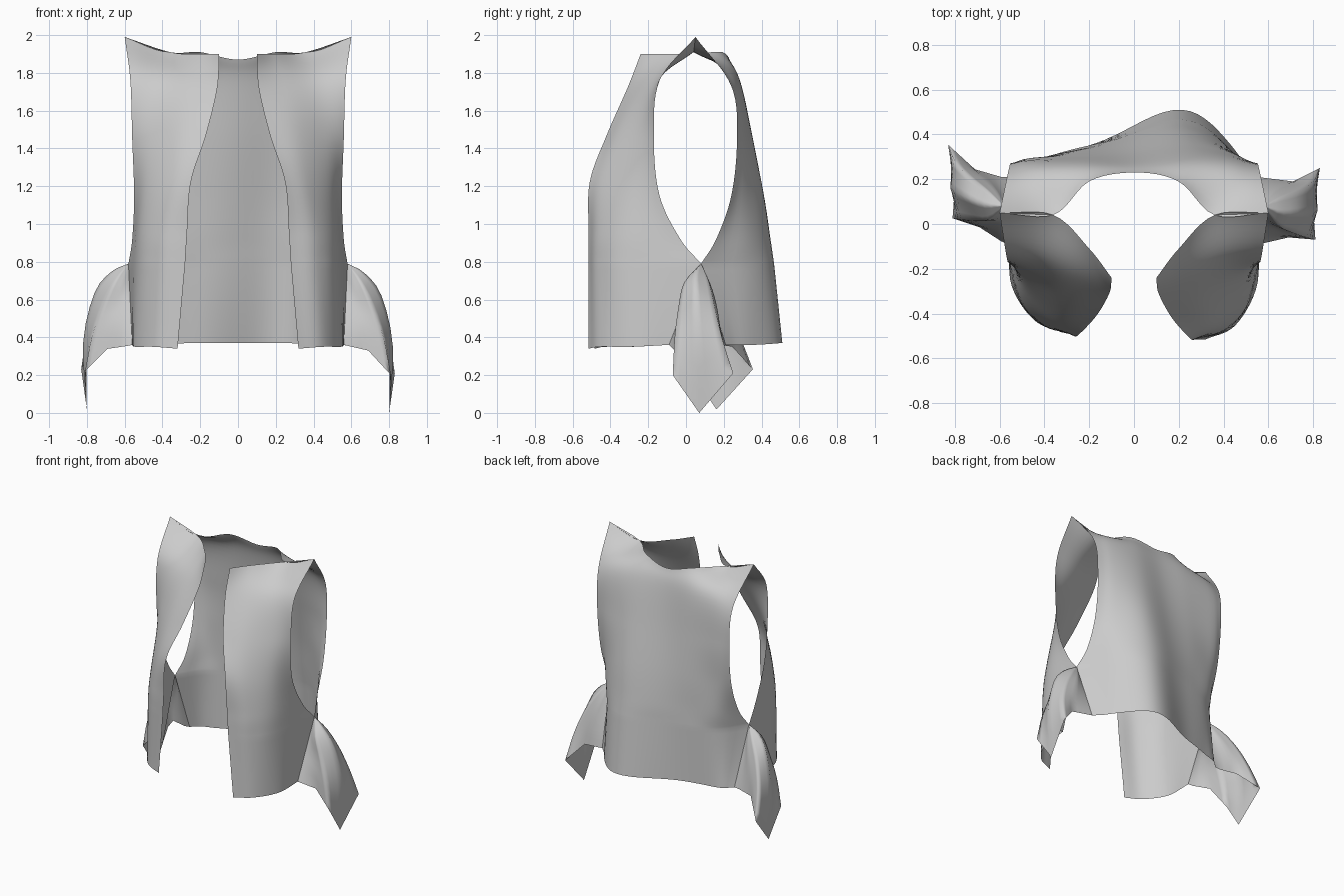
import bpy, math
from mathutils import Vector

if "Cube" in bpy.data.objects:
    bpy.data.objects.remove(bpy.data.objects["Cube"])

ARM = 5   # row number of the underarm, where every column may bend sharply


def spline(pts, n):
    """Smooth curve through pts, n steps per span."""
    p = [Vector(q) for q in pts]
    p = [2 * p[0] - p[1]] + p + [2 * p[-1] - p[-2]]
    out = []
    for i in range(1, len(p) - 2):
        a, b, c, d = p[i - 1:i + 3]
        for k in range(n):
            t = k / n
            out.append(0.5 * (2 * b + (c - a) * t + (2 * a - 5 * b + 4 * c - d) * t * t
                              + (3 * b - a - 3 * c + d) * t ** 3))
    return out + [p[-2]]


def side_edge(col, n=12):
    """Straight run from the underarm to the hem."""
    return spline(col[ARM:], n)


def loft(cols, nu=6, nv=8):
    """Spline along every column, then across the columns."""
    down = [spline(c[:ARM + 1], nv)[:-1] + side_edge(c) for c in cols]
    rows = [spline(r, nu) for r in zip(*down)]
    return [list(c) for c in zip(*rows)]


def add_cloth(name, cols, warp):
    """Smooth sheet of quads from equal-length columns of points."""
    m = len(cols[0])
    verts = [warp(v.copy()) for c in cols for v in c]
    faces = [(i * m + j, i * m + j + 1, (i + 1) * m + j + 1, (i + 1) * m + j)
             for i in range(len(cols) - 1) for j in range(m - 1)]
    me = bpy.data.meshes.new(name)
    me.from_pydata(verts, [], faces)
    me.validate()
    me.shade_smooth()
    ob = bpy.data.objects.new(name, me)
    bpy.context.collection.objects.link(ob)
    return ob


def mirror(col):
    return [(-x, y, z) for x, y, z in col]


def clamp(t):
    return max(0, min(1, t))


# Front panel columns, opening edge to armhole, each from neck to hem
front = [
    [(.10, -.24, 1.9), (.11, -.31, 1.72), (.17, -.42, 1.47), (.25, -.51, 1.22),
     (.27, -.515, .95), (.28, -.515, .79), (.32, -.515, .34)],
    [(.2, -.11, 1.9), (.25, -.24, 1.73), (.31, -.36, 1.47), (.37, -.44, 1.2),
     (.41, -.46, .95), (.42, -.465, .79), (.45, -.455, .35)],
    [(.36, .04, 1.91), (.41, -.16, 1.75), (.46, -.25, 1.46), (.49, -.30, 1.18),
     (.52, -.30, .95), (.53, -.30, .79), (.545, -.29, .35)],
    [(.6, .05, 1.99), (.57, -.14, 1.76), (.56, -.17, 1.45), (.55, -.14, 1.15),
     (.56, -.03, .92), (.58, .08, .79), (.56, -.09, .36)],
]
# Back panel columns, centre to armhole
back = [
    [(0, .23, 1.87), (0, .27, 1.75), (0, .32, 1.45), (0, .37, 1.15),
     (0, .40, .92), (0, .41, .79), (0, .44, .37)],
    [(.2, .19, 1.91), (.22, .275, 1.77), (.23, .33, 1.45), (.24, .37, 1.15),
     (.24, .39, .92), (.25, .40, .79), (.25, .42, .37)],
    [(.36, .04, 1.91), (.42, .25, 1.78), (.43, .305, 1.45), (.43, .31, 1.15),
     (.43, .31, .92), (.43, .30, .79), (.43, .32, .36)],
    [(.6, .05, 1.99), (.56, .24, 1.73), (.55, .27, 1.45), (.545, .24, 1.15),
     (.55, .16, .92), (.58, .08, .79), (.55, .21, .36)],
]
# Draped side tail: front fold, ridge with the pointed tip, back fold
tail = [
    [(.58, .08, .79), (.61, .01, .68), (.64, -.02, .56), (.66, -.05, .45), (.69, -.06, .33)],
    [(.58, .08, .79), (.65, -.01, .69), (.71, -.04, .56), (.77, -.06, .40), (.81, -.07, .20)],
    [(.58, .08, .79), (.67, .05, .74), (.76, .05, .62), (.82, .06, .35), (.80, .07, 0)],
    [(.58, .08, .79), (.66, .12, .70), (.74, .15, .57), (.80, .19, .40), (.83, .25, .21)],
    [(.58, .08, .79), (.61, .13, .68), (.65, .16, .58), (.69, .18, .46), (.71, .19, .34)],
]


def warp_back(v):
    # the back billows out further on one side
    if abs(v.x) < .5:
        v.y += .085 * math.sin(math.pi * v.x / .5) * (1.9 - v.z) / 1.55
    return v


add_cloth("back_panel", loft([mirror(c) for c in back[:0:-1]] + back), warp_back)

for side, s in (("right", 1), ("left", -1)):
    def warp_front(v, s=s):
        # the left front hangs slightly closer to the body
        if s < 0:
            v.y += .03 * clamp((1.9 - v.z) / 1.5) * clamp((-.2 - v.y) / .25)
        v.x *= s
        return v

    def warp_tail(v, s=s):
        # the left tail hangs further back
        if s < 0:
            v.y += .1 * max(0, v.x - .58) / .24
            v.z += .02 * max(0, v.x - .58) / .24
        v.x *= s
        return v

    add_cloth("front_panel_" + side, loft(front), warp_front)

    # the tail borders follow the lower side edges of both panels
    keys = ([side_edge(front[-1])] + [spline(c, 3) for c in tail]
            + [side_edge(back[-1])])
    cols = [[p.lerp(q, k / 4) for p, q in zip(a, b)]
            for a, b in zip(keys, keys[1:]) for k in range(4)]
    add_cloth("side_tail_" + side, cols + [keys[-1]], warp_tail)
